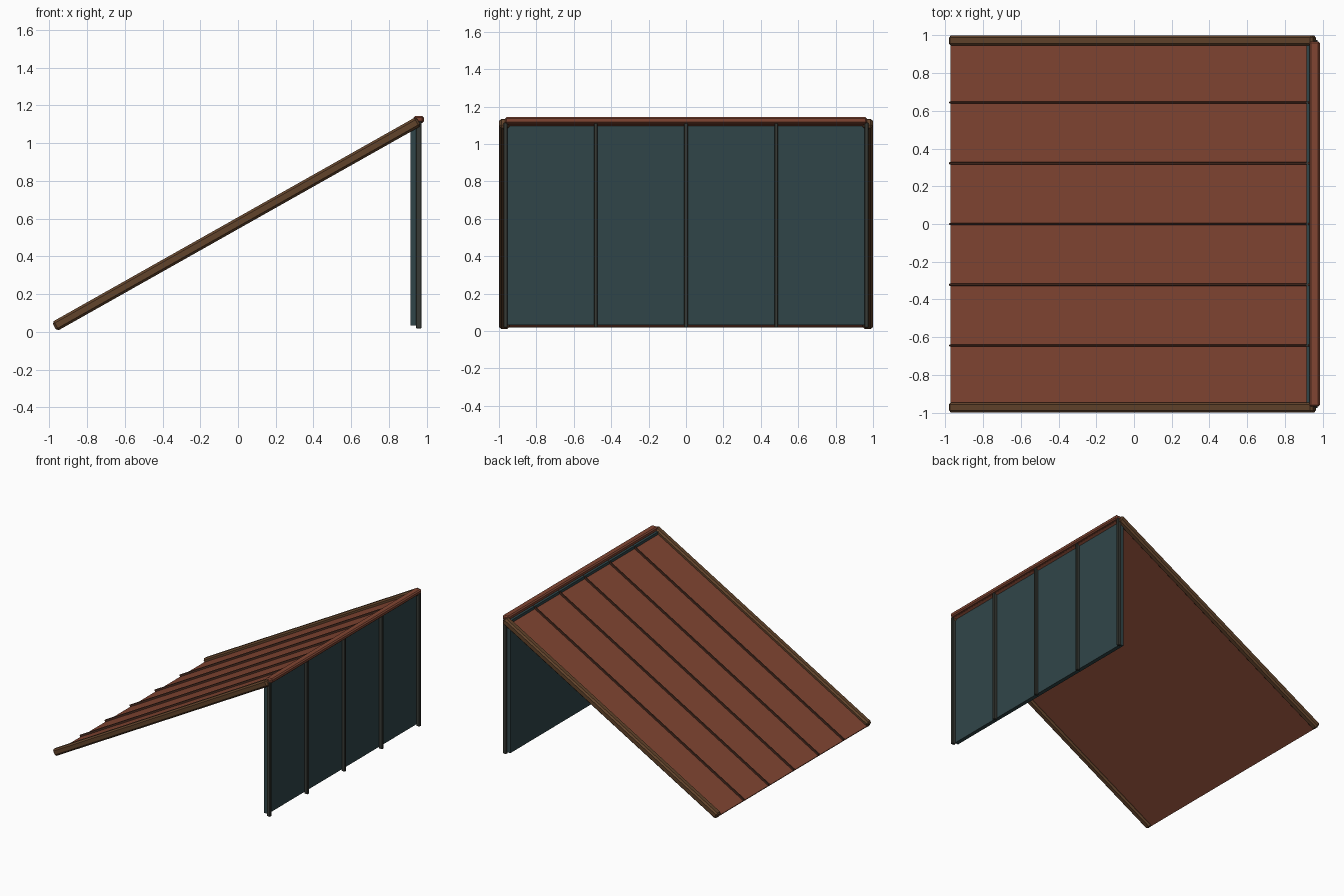
import bpy, math
from mathutils import Matrix, Vector

if "Cube" in bpy.data.objects:
    bpy.data.objects.remove(bpy.data.objects["Cube"])

def material(name, rgb):
    m = bpy.data.materials.new(name)
    m.diffuse_color = (*rgb, 1)
    m.use_nodes = True
    m.node_tree.nodes["Principled BSDF"].inputs["Base Color"].default_value = m.diffuse_color
    return m

ROOF = material("roof_red", (0.22, 0.060, 0.032))
TIMBER = material("timber_brown", (0.12, 0.056, 0.024))
SEAM = material("seam_dark", (0.08, 0.030, 0.018))
WALL = material("wall_teal", (0.030, 0.060, 0.066))
STUD = material("stud_grey", (0.038, 0.042, 0.035))

def box(name, centre, size, mat, bevel=0.0, frame=Matrix()):
    bpy.ops.mesh.primitive_cube_add(size=1)
    ob = bpy.context.object
    ob.name = name
    ob.data.transform(Matrix.Diagonal((*size, 1)))
    ob.matrix_world = frame @ Matrix.Translation(centre)
    ob.data.materials.append(mat)
    if bevel:
        b = ob.modifiers.new("chamfer", "BEVEL")
        b.width, b.segments = bevel, 1
    return ob

# Tilted roof frame: local x runs up the slope, local z is the roof normal
low, high = Vector((-0.973, 0, 0.028)), Vector((0.957, 0, 1.116))
length = (high - low).length
angle = math.atan2(high.z - low.z, high.x - low.x)
slope = Matrix.Translation((low + high) / 2) @ Matrix.Rotation(-angle, 4, "Y")

# Roof sheet and raised seams
box("roof_sheet", (0, 0, -0.006), (length, 1.93, 0.012), ROOF, frame=slope)
for i in range(-2, 3):
    box("roof_seam", (0, i * 0.322, 0.005), (length, 0.012, 0.022), SEAM, 0.003, slope)

# Edge beams on both sides
for s in (-1, 1):
    box("edge_beam", (0, s * 0.972, 0), (length, 0.054, 0.055), TIMBER, 0.012, slope)

# Ridge cap along the high edge
box("ridge_cap", (0.957, 0, 1.126), (0.056, 1.936, 0.036), ROOF, 0.009)

# Wall panel and outer studs
box("wall_panel", (0.929, 0, 0.573), (0.032, 1.93, 1.08), WALL)
for i in range(-2, 3):
    box("wall_stud", (0.958, i * 0.4825, 0.567), (0.030, 0.021, 1.096), STUD, 0.003)
